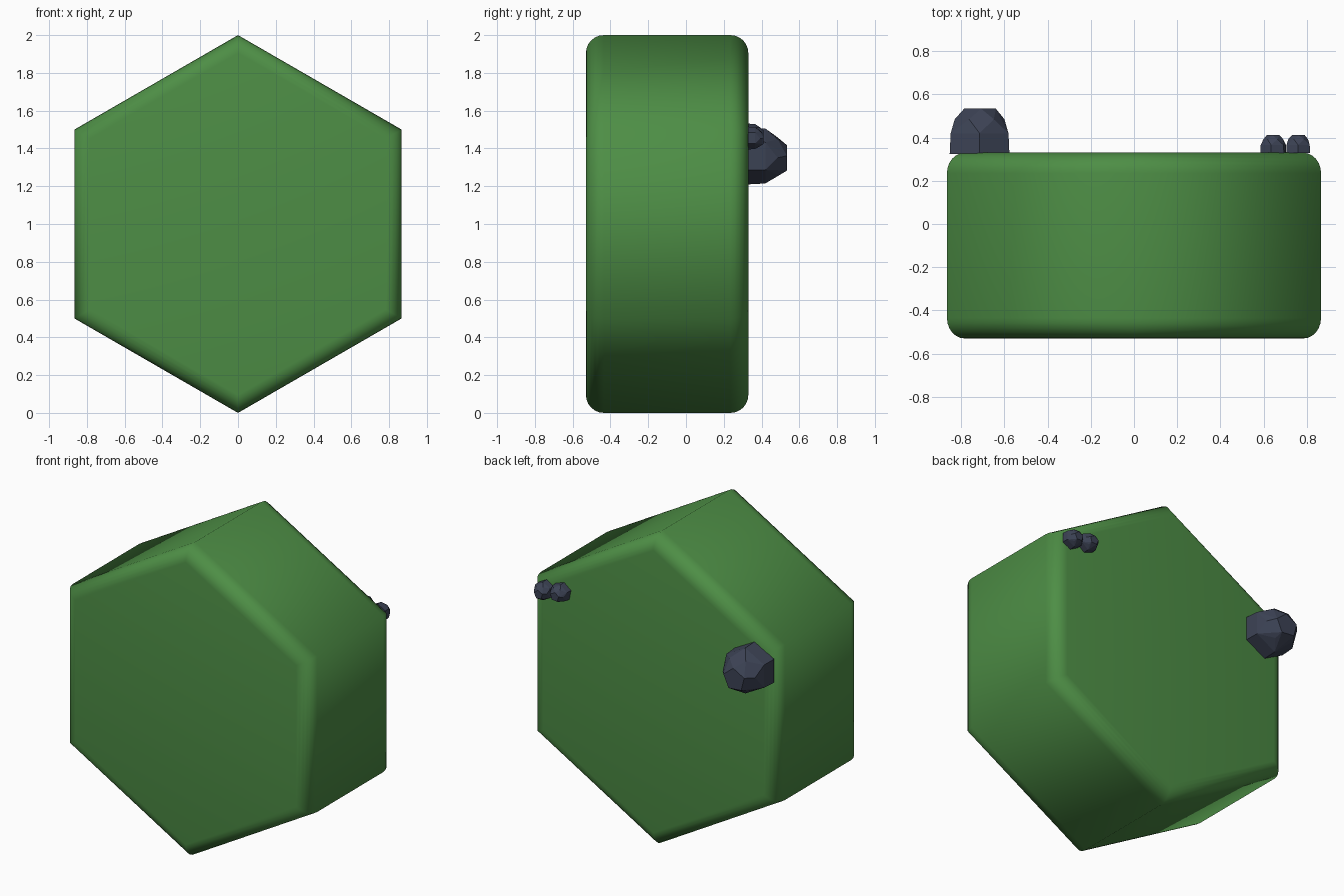
import bpy, bmesh, math
from math import sin, cos, pi

if "Cube" in bpy.data.objects:
    bpy.data.objects.remove(bpy.data.objects["Cube"])


def material(name, rgb):
    m = bpy.data.materials.new(name)
    m.diffuse_color = (*rgb, 1)
    m.use_nodes = True
    m.node_tree.nodes["Principled BSDF"].inputs["Base Color"].default_value = m.diffuse_color
    return m


def add_object(name, bm, mat, smooth):
    bmesh.ops.recalc_face_normals(bm, faces=bm.faces)
    for f in bm.faces:
        f.smooth = smooth
    me = bpy.data.meshes.new(name)
    bm.to_mesh(me)
    bm.free()
    me.materials.append(mat)
    ob = bpy.data.objects.new(name, me)
    bpy.context.collection.objects.link(ob)
    return ob


green = material("green", (0.075, 0.27, 0.06))
slate = material("slate", (0.045, 0.055, 0.09))

# Hexagonal tile: rings lofted along y, with rounded front and back rims
FRONT, BACK, RIM, STEPS = -0.53, 0.33, 0.095, 6
arc = [(1 - RIM + RIM * sin(i / STEPS * pi / 2), RIM * (1 - cos(i / STEPS * pi / 2)))
       for i in range(STEPS + 1)]
profile = [(r, FRONT + d) for r, d in arc] + [(r, BACK - d) for r, d in reversed(arc)]
bm = bmesh.new()
rings = [[bm.verts.new((r * cos(pi / 2 + k * pi / 3), y, 1 + r * sin(pi / 2 + k * pi / 3)))
          for k in range(6)] for r, y in profile]
for a, b in zip(rings, rings[1:]):
    for k in range(6):
        bm.faces.new((a[k], a[(k + 1) % 6], b[(k + 1) % 6], b[k]))
bm.faces.new(rings[0])
bm.faces.new(rings[-1])
add_object("hex_tile", bm, green, True)


# Faceted rocks resting on the back face
def rock(name, x, z, scale, turn):
    bm = bmesh.new()
    # sides, radius, height, start angle, vertical shift of each ring
    for n, r, h, start, dz in [(6, 0.155, -0.005, 90, 0), (6, 0.150, 0.09, 90, 0),
                               (6, 0.112, 0.155, 115, 0), (5, 0.075, 0.204, 85, -0.015)]:
        for k in range(n):
            t = math.radians(start + turn) + 2 * pi * k / n
            bm.verts.new((x + scale * r * 1.03 * cos(t), BACK + scale * h,
                          z + scale * (dz + r * 0.97 * sin(t))))
    bmesh.ops.convex_hull(bm, input=bm.verts)
    bmesh.ops.dissolve_limit(bm, angle_limit=math.radians(9), verts=bm.verts, edges=bm.edges)
    add_object(name, bm, slate, False)


rock("large_rock", -0.715, 1.36, 1.0, 0)
rock("small_rock_outer", 0.76, 1.455, 0.4, 0)
rock("small_rock_inner", 0.645, 1.472, 0.4, 10)
